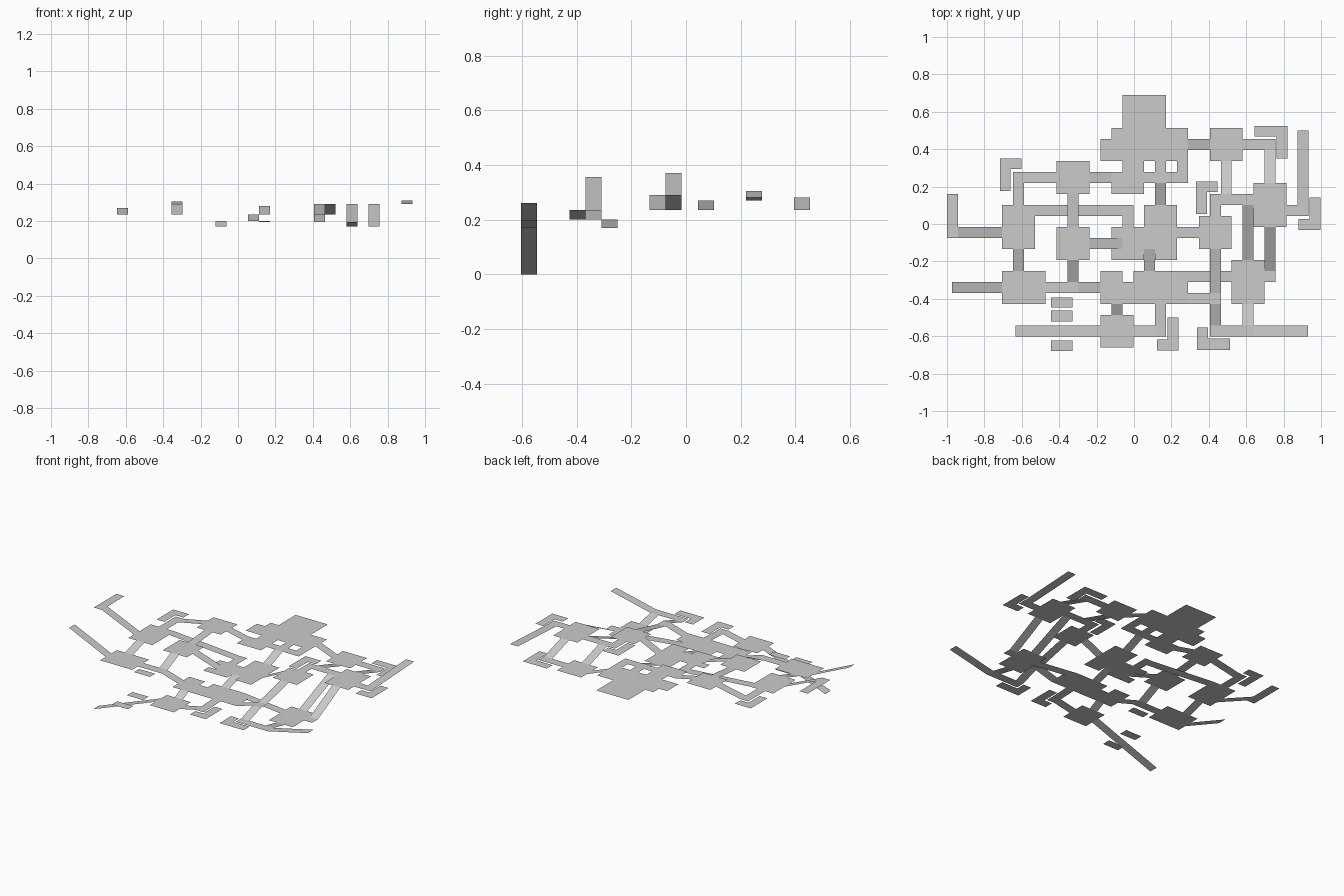
import bpy

if "Cube" in bpy.data.objects:
    bpy.data.objects.remove(bpy.data.objects["Cube"])

# The map is laid out on a square grid; cells are about 0.0585 wide.
def gx(k):
    return 0.0585 * k - 0.004

def gy(k):
    return 0.0587 * k + 0.043

def sheet(name, quads):
    """One object made of upward-facing quads."""
    verts = [v for q in quads for v in q]
    faces = [tuple(range(4 * i, 4 * i + 4)) for i in range(len(quads))]
    me = bpy.data.meshes.new(name)
    me.from_pydata(verts, [], faces)
    ob = bpy.data.objects.new(name, me)
    bpy.context.collection.objects.link(ob)

def quad(x0, y0, x1, y1, z00, z10, z11, z01):
    return [(gx(x0), gy(y0), z00), (gx(x1), gy(y0), z10),
            (gx(x1), gy(y1), z11), (gx(x0), gy(y1), z01)]

def floor(name, z, *rects):
    sheet(name, [quad(*r, z, z, z, z) for r in rects])

def ramp_x(name, y, x0, x1, z0, z1):
    sheet(name, [quad(x0, y, x1, y + 1, z0, z1, z1, z0)])

def ramp_y(name, x, y0, y1, z0, z1):
    sheet(name, [quad(x, y0, x + 1, y1, z0, z0, z1, z1)])

# Rooms with their flat passages: (x0, y0, x1, y1) in grid cells
floor("north_hall", 0.28, (-1, 8, 3, 11), (-2, 7, 5, 8), (-3, 5, 5, 7),
      (-1, 4, 1, 5), (2, 4, 3, 5), (4, 4, 5, 5), (-2, 3, 5, 4), (-2, 2, 1, 3))
floor("north_east_room", 0.235, (7, 5, 10, 8), (10, 6, 13, 7))
floor("north_west_room", 0.305, (-7, 2, -4, 5))
floor("north_west_corner", 0.27, (-11, 1, -10, 4))
floor("west_room", 0.27, (-12, -3, -9, 1))
floor("west_exit", 0.37, (-17, -2, -16, 2))
floor("mid_west_room", 0.29, (-7, -4, -4, -1))
floor("centre_room", 0.235, (1, -3, 4, 1), (2, -4, 4, -3), (-2, -4, 1, -3),
      (-1, -3, 1, -1), (-2, -2, -1, -1), (-1, -1, 0, 1))
floor("mid_east_room", 0.29, (6, -3, 9, 0), (7, 0, 8, 2), (8, 1, 11, 2))
floor("east_room", 0.29, (11, -1, 14, 3), (14, 0, 16, 1))
floor("south_east_room", 0.17, (9, -8, 12, -4), (12, -6, 13, -5))
floor("south_west_room", 0.235, (-11, -8, -8, -5), (-12, -6, -11, -5),
      (-12, -8, -11, -7), (-12, -7, -11, -6), (-8, -7, -5, -6))
floor("south_hall", 0.2, (-3, -8, -1, -5), (-1, -8, 0, -6), (0, -8, 4, -5),
      (4, -8, 5, -6))
floor("south_room", 0.17, (-3, -12, 0, -9))
floor("east_landing", 0.235, (7, -8, 8, -7))
floor("south_passage", 0.195, (7, -11, 11, -10), (2, -11, 3, -10))

# Ramps running along x: row, start, end, heights
for i, r in enumerate([(-11, -10.75, -3, 0, .17), (-11, 0, 2, .17, .195),
                       (-11, 11, 15.95, .195, .26), (-8, 5, 7, .2, .235),
                       (-7, -16.55, -12, .355, .235), (-7, -5, -3, .235, .2),
                       (-6, 4, 9, .2, .17), (-3, -4, -1, .29, .235),
                       (-2, -16, -12, .37, .27), (-2, 4, 6, .235, .29),
                       (0, -9, -1, .27, .235), (3, -10, -7, .27, .305),
                       (3, -4, -2, .305, .28), (6, 5, 7, .28, .235)]):
    ramp_x(f"cross_ramp_{i}", *r)

# Ramps running along y: column, start, end, heights
for i, r in enumerate([(-11, -5, -3, .235, .27), (-6, -6, -4, .235, .29),
                       (-6, -1, 2, .29, .305), (-2, -9, -8, .17, .2),
                       (1, -5, -3, .2, .235), (2, 1, 3, .235, .28),
                       (2, -10, -8, .195, .2), (7, -7, -3, .235, .29),
                       (7, -10, -8, .195, .235), (8, 2, 5, .29, .235),
                       (10, -4, 1, .17, .29), (10, -10, -8, .195, .17),
                       (12, -5, -1, .17, .29), (12, 3, 6, .29, .235),
                       (15, 1, 7.8, .29, .31)]):
    ramp_y(f"long_ramp_{i}", *r)

# Loose ledges beside the passages, in plain coordinates
def ledge(name, z, *rects):
    sheet(name, [[(a, b, z), (c, b, z), (c, d, z), (a, d, z)]
                 for a, b, c, d in rects])

ledge("north_west_ledge", .27, (-.717, .293, -.602, .35), (-.717, .177, -.66, .293))
ledge("north_east_ledge", .235, (.645, .467, .822, .525), (.762, .35, .822, .467))
ledge("mid_east_ledge", .29, (.332, .17, .447, .228), (.332, .053, .39, .17))
ledge("east_ledge", .29, (.938, .026, .996, .143), (.88, -.032, .996, .026))
ledge("south_ledge", .195, (.122, -.675, .238, -.617), (.18, -.5, .238, -.617)[:1]
      + (-.617, .238, -.5))
ledge("south_east_ledge", .195, (.337, -.673, .512, -.612), (.337, -.612, .395, -.553))
ledge("south_west_ledge", .235, (-.445, -.447, -.328, -.393))
ledge("ramp_ledge_inner", .11, (-.445, -.52, -.328, -.462))
ledge("ramp_ledge_outer", .11, (-.445, -.678, -.328, -.622))
